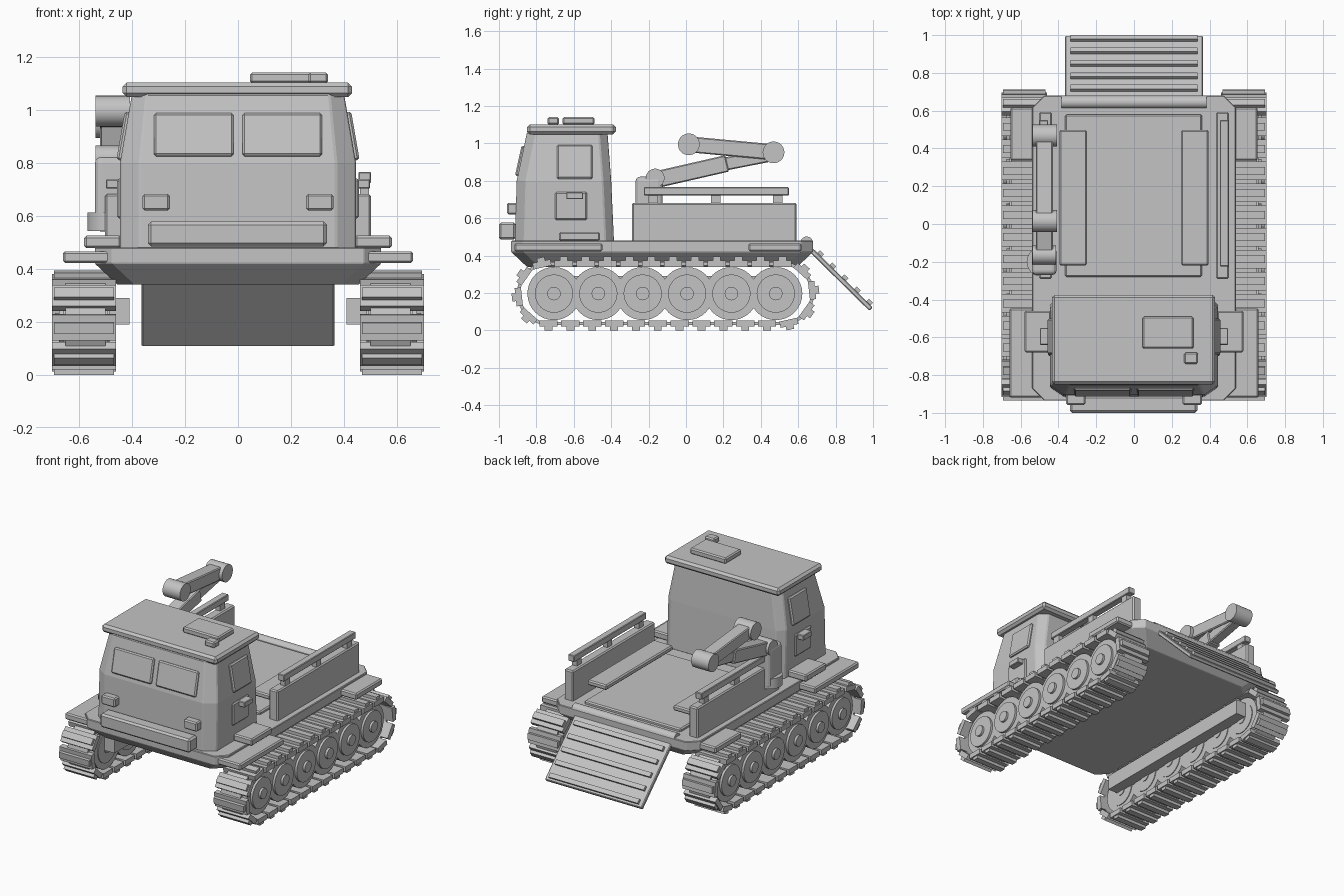
import bpy, bmesh, math
from mathutils import Vector, Matrix

if "Cube" in bpy.data.objects:
    bpy.data.objects.remove(bpy.data.objects["Cube"])

grey = bpy.data.materials.new("plain_grey")
grey.diffuse_color = (0.55, 0.55, 0.55, 1)
grey.use_nodes = True
grey.node_tree.nodes["Principled BSDF"].inputs["Base Color"].default_value = grey.diffuse_color


def finish(name, bm):
    bmesh.ops.recalc_face_normals(bm, faces=bm.faces)
    me = bpy.data.meshes.new(name)
    bm.to_mesh(me)
    bm.free()
    me.materials.append(grey)
    ob = bpy.data.objects.new(name, me)
    bpy.context.collection.objects.link(ob)
    return ob


def bevel(ob, width, segments=1):
    mod = ob.modifiers.new("Bevel", 'BEVEL')
    mod.width, mod.segments = width, segments
    mod.limit_method = 'ANGLE'
    return ob


def add_box(bm, loc, size, rot=Matrix()):
    mat = Matrix.Translation(loc) @ rot @ Matrix.Diagonal((*size, 1))
    bmesh.ops.create_cube(bm, size=1, matrix=mat)


def block(name, x, y, z, b=0.008):
    """Bevelled box from x, y, z ranges."""
    r = (x, y, z)
    bm = bmesh.new()
    add_box(bm, [(a + c) / 2 for a, c in r], [abs(c - a) for a, c in r])
    ob = finish(name, bm)
    return bevel(ob, b) if b else ob


def plate(name, loc, size, rot, b=0.008):
    """Bevelled box, tilted."""
    bm = bmesh.new()
    add_box(bm, loc, size, rot)
    return bevel(finish(name, bm), b)


def add_cyl(bm, loc, r, depth, axis='X', n=32):
    rot = Matrix.Rotation(math.pi / 2, 4, 'Y') if axis == 'X' else Matrix()
    res = bmesh.ops.create_cone(bm, cap_ends=True, segments=n, radius1=r, radius2=r,
                                depth=depth, matrix=Matrix.Translation(loc) @ rot)
    for f in {f for v in res['verts'] for f in v.link_faces}:
        f.smooth = len(f.verts) == 4
    for e in {e for v in res['verts'] for e in v.link_edges}:
        e.smooth = not any(len(f.verts) > 4 for f in e.link_faces)


def cyl(name, *args):
    bm = bmesh.new()
    add_cyl(bm, *args)
    return finish(name, bm)


def ring(x, y0, y1, z, cf, cr):
    """Rectangle with cut corners: cf = front cut (x, y), cr = rear cut."""
    half = [(x - cf[0], y0), (x, y0 + cf[1]), (x, y1 - cr[1]), (x - cr[0], y1)]
    return [(a, b, z) for a, b in half] + [(-a, b, z) for a, b in reversed(half)]


def loft(name, rings, b=0.006):
    bm = bmesh.new()
    vs = [[bm.verts.new(p) for p in r] for r in rings]
    n = len(vs[0])
    for lo, hi in zip(vs, vs[1:]):
        for i in range(n):
            bm.faces.new((lo[i], lo[(i + 1) % n], hi[(i + 1) % n], hi[i]))
    bm.faces.new(vs[0])
    bm.faces.new(vs[-1])
    return bevel(finish(name, bm), b)


# Hull and cab shells
cut = (0.065, 0.065)
loft("hull", [ring(0.455, -0.85, 0.595, 0.34, cut, cut),
              ring(0.54, -0.935, 0.68, 0.42, cut, cut),
              ring(0.54, -0.935, 0.68, 0.48, cut, cut)], 0.004)
cf, cr = (0.075, 0.05), (0.05, 0.045)
loft("cab", [ring(0.445, -0.915, -0.385, 0.475, cf, cr),
             ring(0.445, -0.905, -0.40, 0.80, cf, cr),
             ring(0.40, -0.85, -0.42, 1.06, (0.055, 0.05), cr)])
block("cab_roof", (-0.435, 0.43), (-0.85, -0.375), (1.048, 1.102), 0.015)
block("roof_hatch", (0.045, 0.315), (-0.66, -0.49), (1.10, 1.14))
block("roof_vent", (0.265, 0.34), (-0.74, -0.68), (1.10, 1.14))

# Front details
lean = Matrix.Rotation(-0.217, 4, 'X')
for s in (-1, 1):
    plate("windscreen", (s * 0.167, -0.882, 0.905), (0.30, 0.03, 0.165), lean)
    block("headlight", (s * 0.36, s * 0.257), (-0.957, -0.90), (0.62, 0.682))
block("bumper", (-0.34, 0.335), (-1.0, -0.91), (0.485, 0.578), 0.012)

# Cargo bed
block("bed_floor", (-0.365, 0.36), (-0.28, 0.58), (0.47, 0.50))

wheel_y = [-0.706 + 0.2372 * i for i in range(6)]
Z, R, Y0, Y1, PADS = 0.197, 0.16, -0.735, 0.515, 30
L, ARC = Y1 - Y0, math.pi * R


def on_track(d):
    """Point and outward angle at distance d round the track loop."""
    d %= 2 * (L + ARC)
    if d < L:
        return Y0 + d, Z - R, math.pi
    d -= L
    if d < ARC:
        a = -math.pi / 2 + d / R
        return Y1 + R * math.cos(a), Z + R * math.sin(a), a - math.pi / 2
    d -= ARC
    if d < L:
        return Y1 - d, Z + R, 0
    a = math.pi / 2 + (d - L) / R
    return Y0 + R * math.cos(a), Z + R * math.sin(a), a - math.pi / 2


for s in (-1, 1):
    side = "right" if s > 0 else "left"
    # Track pads with grousers, joined by narrow links
    bm = bmesh.new()
    step = 2 * (L + ARC) / PADS
    for i in range(PADS):
        y, z, a = on_track(i * step)
        rot = Matrix.Rotation(a, 4, 'X')
        c = Vector((s * 0.581, y, z))
        up = rot @ Vector((0, 0, 1))
        add_box(bm, c, (0.24, 0.098, 0.034), rot)
        add_box(bm, c + up * 0.026, (0.225, 0.042, 0.022), rot)
        y, z, a = on_track((i + 0.5) * step)
        add_box(bm, (s * 0.575, y, z), (0.15, 0.045, 0.018), Matrix.Rotation(a, 4, 'X'))
    finish(side + "_track", bm)
    # Road wheels: tyre, rim disc, hub
    bm = bmesh.new()
    for y in wheel_y:
        add_cyl(bm, (s * 0.575, y, Z), 0.142, 0.17)
        add_cyl(bm, (s * 0.580, y, Z), 0.102, 0.19)
        add_cyl(bm, (s * 0.585, y, Z), 0.036, 0.21, 'X', 20)
    finish(side + "_wheels", bm)
    block(side + "_track_beam", (s * 0.41, s * 0.50), (-0.74, 0.52), (0.19, 0.29), 0)

    # Fenders and cab step
    block(side + "_front_fender", (s * 0.46, s * 0.66), (-0.918, -0.447), (0.422, 0.466))
    block(side + "_rear_fender", (s * 0.46, s * 0.655), (0.335, 0.618), (0.422, 0.466))
    block(side + "_cab_step", (s * 0.44, s * 0.58), (-0.68, -0.46), (0.478, 0.525))

    # Door details
    tilt = Matrix.Rotation(-s * 0.172, 4, 'Y')
    plate(side + "_window", (s * 0.428, -0.595, 0.90), (0.03, 0.19, 0.185), tilt)
    block(side + "_door_panel", (s * 0.43, s * 0.456), (-0.70, -0.528), (0.59, 0.74))
    block(side + "_handle", (s * 0.44, s * 0.498), (-0.64, -0.55), (0.702, 0.738), 0.004)

    # Bed side wall, rail and bench
    block(side + "_bed_wall", (s * 0.435, s * 0.502), (-0.29, 0.592), (0.47, 0.682))
    block(side + "_rail", (s * 0.455, s * 0.502), (-0.225, 0.55), (0.722, 0.766), 0.004)
    for y in (-0.175, 0.16, 0.49):
        block(side + "_rail_post", (s * 0.46, s * 0.495), (y - 0.025, y + 0.025), (0.675, 0.73), 0)
    block(side + "_bench", (s * 0.25, s * 0.395), (-0.22, 0.498), (0.565, 0.60))

# Rear ramp with cleats
a = -0.777
rot = Matrix.Rotation(a, 4, 'X')
top, along, up = Vector((0, 0.64, 0.458)), rot @ Vector((0, 1, 0)), rot @ Vector((0, 0, 1))
plate("ramp", top + along * 0.245, (0.728, 0.49, 0.026), rot, 0.005)
bm = bmesh.new()
for i in range(5):
    add_box(bm, top + along * (0.09 + 0.092 * i) + up * 0.02, (0.67, 0.03, 0.024), rot)
finish("ramp_cleats", bm)
cyl("ramp_hinge", (0, 0.645, 0.468), 0.034, 0.77)

# Folded crane
CX = -0.475


def arm(name, p, q, width, height):
    p, q = Vector((CX, *p)), Vector((CX, *q))
    d = q - p
    r = Matrix.Rotation(math.atan2(d.z, d.y), 4, 'X')
    return plate(name, (p + q) / 2, (width, d.length, height), r, 0.006)


cyl("crane_base", (-0.49, -0.2, 0.578), 0.078, 0.07, 'Z')
bevel(block("crane_column", (-0.54, -0.41), (-0.27, -0.125), (0.54, 0.822), 0), 0.025, 3)
cyl("crane_shoulder", (CX, -0.165, 0.815), 0.05, 0.125)
arm("crane_lower_arm", (-0.165, 0.805), (0.22, 0.893), 0.09, 0.09)
arm("crane_lower_tube", (0.18, 0.884), (0.49, 0.945), 0.07, 0.07)
arm("crane_upper_arm", (0.015, 0.995), (0.468, 0.953), 0.09, 0.085)
for y, z in ((0.015, 0.995), (0.468, 0.952)):
    cyl("crane_joint", (-0.472, y, z), 0.058, 0.13)
